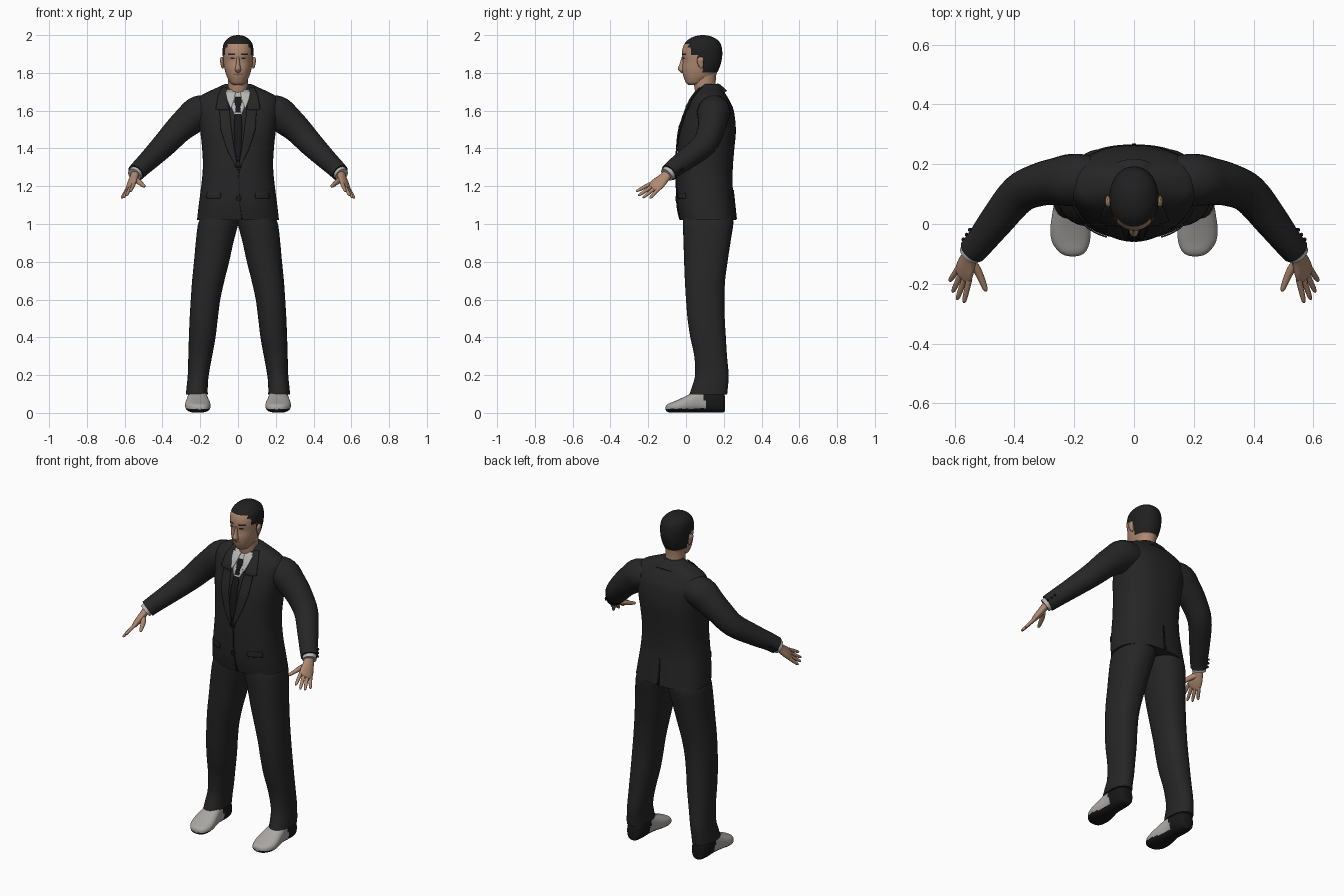
import bpy, bmesh, math
from mathutils import Vector


def mat(name, r, g, b):
    m = bpy.data.materials.new(name)
    m.diffuse_color = (r, g, b, 1)
    return m


SUIT = mat("suit charcoal", .019, .019, .020)
DARK = mat("black trim", .009, .009, .010)
HAIR = mat("hair black", .014, .014, .015)
SKIN = mat("skin", .43, .25, .165)
LIPS = mat("lips", .24, .11, .08)
SHIRT = mat("shirt grey white", .47, .46, .45)
SHOE = mat("shoe light grey", .40, .385, .37)


def resample(rows, k):
    """Smooth curve through rows of equal length."""
    out = []
    for i in range(len(rows) - 1):
        a, b = rows[max(i - 1, 0)], rows[i]
        c, d = rows[i + 1], rows[min(i + 2, len(rows) - 1)]
        for j in range(k):
            t = j / k
            out.append([.5 * (2 * q + (r - p) * t + (2 * p - 5 * q + 4 * r - s) * t * t
                        + (3 * q - p - 3 * r + s) * t ** 3) for p, q, r, s in zip(a, b, c, d)])
    out.append(list(rows[-1]))
    return out


def finish(name, bm, mats, mirror=False, rule=None, angle=50, solid=0):
    bmesh.ops.recalc_face_normals(bm, faces=bm.faces)
    for f in bm.faces:
        if rule:
            f.material_index = rule(f.calc_center_median())
    me = bpy.data.meshes.new(name)
    bm.to_mesh(me)
    bm.free()
    for m in mats:
        me.materials.append(m)
    ob = bpy.data.objects.new(name, me)
    bpy.context.collection.objects.link(ob)
    bpy.ops.object.select_all(action='DESELECT')
    ob.select_set(True)
    bpy.context.view_layer.objects.active = ob
    bpy.ops.object.shade_smooth_by_angle(angle=math.radians(angle))
    if solid:
        s = ob.modifiers.new("thickness", 'SOLIDIFY')
        s.thickness, s.offset = solid, 0
    if mirror:
        ob.modifiers.new("mirror", 'MIRROR').use_mirror_merge = False
    return ob


def loft(name, rings, mats, axis=None, side=(1, 0, 0), n=32, k=4, p=2.0, **kw):
    """Skin rings (x, y, z, half width, half depth); axis None follows the path."""
    rings = resample(rings, k)
    cs = [Vector(r[:3]) for r in rings]
    bm = bmesh.new()
    loops = []
    for i, r in enumerate(rings):
        t = Vector(axis) if axis else cs[min(i + 1, len(cs) - 1)] - cs[max(i - 1, 0)]
        t.normalize()
        u = Vector(side)
        u = (u - t * u.dot(t)).normalized()
        v = t.cross(u)
        loop = []
        for j in range(n):
            a = math.tau * j / n
            c, s = math.cos(a), math.sin(a)
            c = math.copysign(abs(c) ** (2 / p), c)
            s = math.copysign(abs(s) ** (2 / p), s)
            loop.append(bm.verts.new(cs[i] + u * r[3] * c + v * r[4] * s))
        loops.append(loop)
    for a, b in zip(loops, loops[1:]):
        for j in range(n):
            bm.faces.new((a[j], a[(j + 1) % n], b[(j + 1) % n], b[j]))
    bm.faces.new(loops[0])
    bm.faces.new(loops[-1])
    return finish(name, bm, mats, **kw)


def stack(rows):
    """Rows (z, x min, x max, y front, y back) to horizontal rings."""
    return [((a + b) / 2, (f + g) / 2, z, (b - a) / 2, (g - f) / 2) for z, a, b, f, g in rows]


UP = (0, 0, 1)

# Jacket body: z, half width, front, back
jacket = stack([(z, -w, w, f, b) for z, w, f, b in [
    (1.02, .217, -.03, .266), (1.10, .208, -.046, .257), (1.20, .195, -.05, .247),
    (1.30, .186, -.05, .248), (1.40, .19, -.044, .256), (1.50, .201, -.033, .264),
    (1.60, .215, .0, .253), (1.65, .213, .023, .232), (1.68, .195, .042, .215),
    (1.70, .16, .057, .203), (1.72, .115, .072, .19), (1.74, .072, .09, .175)]])
P = 2.4
loft("jacket_body", jacket, [SUIT], axis=UP, n=64, p=P)
dense = resample(jacket, 8)


def body_y(x, z, back):
    """Depth of the jacket surface at x, z."""
    r = min(dense, key=lambda q: abs(q[2] - z))
    d = r[4] * max(0, 1 - min(1, abs(x / r[3])) ** P) ** (1 / P)
    return r[1] + d if back else r[1] - d


def plate(name, rows, m, off, mirror=False, back=False):
    """Thin cloth piece following the jacket; rows (z, x left, x right)."""
    fine = []
    for a, b in zip(rows, rows[1:]):
        fine += [[p + (q - p) * i / 4 for p, q in zip(a, b)] for i in range(4)]
    fine.append(rows[-1])
    bm = bmesh.new()
    grid = []
    for z, l, r in fine:
        xs = [l + (r - l) * i / 6 for i in range(7)]
        grid.append([bm.verts.new((x, body_y(x, z, back) + (off if back else -off), z)) for x in xs])
    for a, b in zip(grid, grid[1:]):
        for i in range(6):
            bm.faces.new((a[i], a[i + 1], b[i + 1], b[i]))
    finish(name, bm, [m], mirror=mirror, solid=.005)


# Shirt front, tie, lapels and jacket trim
plate("shirt_front", [(1.71, -.066, .066), (1.64, -.045, .045), (1.565, -.012, .012)], SHIRT, .003)
plate("shirt_collar_wing", [(1.70, .012, .066), (1.66, .02, .058), (1.615, .036, .042)], SHIRT, .009, True)
plate("tie", [(1.67, -.015, .015), (1.645, -.019, .019), (1.62, -.011, .011),
              (1.55, -.02, .02), (1.42, -.022, .022), (1.33, -.005, .005)], DARK, .006)
plate("lapel", [(1.722, .06, .085), (1.68, .06, .105), (1.61, .046, .118), (1.60, .045, .098),
                (1.50, .034, .092), (1.40, .02, .06), (1.30, .002, .012)], SUIT, .007, True)
plate("front_opening", [(1.31, .0, .006), (1.12, .004, .01), (1.025, .018, .024)], DARK, .002)
plate("pocket_flap", [(1.165, .09, .165), (1.135, .093, .168)], SUIT, .004, True)
plate("back_vent", [(1.18, -.002, .002), (1.025, -.007, .007)], DARK, .002, back=True)
for i, z in enumerate((1.30, 1.135)):
    plate("button_%d" % i, [(z + .013, -.004, .012), (z, -.01, .018), (z - .013, -.004, .012)], DARK, .005)

# Collars tilted down to the front
loft("jacket_collar", [(0, .15, 1.655, .095, .085), (0, .125, 1.69, .082, .075),
                       (0, .115, 1.705, .075, .066)], [SUIT], axis=(0, -.6, .8))
loft("shirt_collar", [(0, .125, 1.67, .066, .07), (0, .097, 1.71, .062, .066),
                      (0, .09, 1.722, .058, .062)], [SHIRT], axis=(0, -.6, .8))

# Sleeves, shirt cuffs
loft("sleeve", [(.14, .15, 1.60, .08, .08), (.205, .147, 1.59, .088, .09), (.26, .142, 1.548, .079, .083),
                (.315, .132, 1.50, .072, .074), (.385, .10, 1.425, .066, .066), (.46, .01, 1.35, .058, .056),
                (.51, -.055, 1.302, .05, .05), (.54, -.09, 1.272, .047, .047)],
     [SUIT], side=(.57, .67, -.48), mirror=True)
loft("shirt_cuff", [(.525, -.07, 1.288, .041, .041), (.549, -.102, 1.26, .039, .037)],
     [SHIRT], side=(.57, .67, -.48), mirror=True)
for i, t in enumerate((0, .018, .036)):
    bm = bmesh.new()
    bmesh.ops.create_icosphere(bm, subdivisions=2, radius=.007)
    bmesh.ops.translate(bm, verts=bm.verts, vec=(.57 - t * .6, -.052 + t * .9, 1.266 + t * .7))
    finish("sleeve_button_%d" % i, bm, [DARK], mirror=True)

# Hands: palm, four fingers, thumb
S = Vector((.57, .67, -.48)).normalized()
D = Vector((.31, -.77, -.56)).normalized()
K = Vector((.568, -.165, 1.20))
loft("palm", [(.542, -.092, 1.27, .026, .022), (.553, -.118, 1.242, .032, .02),
              (.564, -.148, 1.214, .04, .018), (.572, -.172, 1.194, .039, .013),
              (.575, -.18, 1.188, .03, .008)], [SKIN], side=S, n=20, mirror=True)
for name, a, b, length in [("index", -.03, -.046, .088), ("middle", -.01, -.014, .102),
                           ("ring", .01, .016, .096), ("little", .03, .046, .074)]:
    pts = [(0, .0105), (.5, .0095), (.88, .0075), (1, .003)]
    loft(name + "_finger", [tuple(K + S * (a + (b - a) * t) + D * length * t) + (r, r) for t, r in pts],
         [SKIN], side=S, n=12, mirror=True)
loft("thumb", [(.552, -.118, 1.24, .018, .016), (.524, -.155, 1.222, .014, .014),
               (.506, -.195, 1.207, .011, .011), (.497, -.218, 1.20, .008, .008),
               (.494, -.225, 1.198, .003, .003)], [SKIN], side=S, n=12, mirror=True)

# Trousers
loft("trouser_leg", stack([
    (.098, .160, .276, .018, .218), (.14, .160, .272, .032, .222), (.20, .155, .266, .048, .226),
    (.30, .137, .263, .044, .217), (.40, .119, .260, .023, .211), (.50, .107, .256, .008, .205),
    (.60, .094, .25, .0, .203), (.70, .072, .243, -.006, .207), (.80, .047, .233, -.01, .22),
    (.90, .025, .224, -.013, .235), (.98, .004, .215, -.016, .248), (1.02, -.004, .205, -.016, .25),
    (1.08, -.004, .18, -.01, .24)]), [SUIT], axis=UP, n=40, p=2.3, mirror=True)

# Shoes: light upper, black heel and sole; y, centre x, half width, bottom, top
loft("shoe", [(cx, y, (a + b) / 2, w, (b - a) / 2) for y, cx, w, a, b in [
    (.206, .216, .02, .012, .085), (.198, .216, .038, .003, .105), (.16, .216, .05, .001, .125),
    (.08, .215, .052, .003, .128), (.03, .214, .06, .003, .105), (-.02, .213, .067, .001, .08),
    (-.06, .211, .063, .001, .062), (-.09, .207, .047, .003, .05), (-.104, .205, .028, .01, .04),
    (-.108, .204, .01, .017, .03)]],
    [SHOE, DARK], axis=(0, -1, 0), n=40, k=6, p=2.5, mirror=True,
    rule=lambda c: int(c.z < .022 or c.y > .10 + .4 * (.06 - c.z)))

# Neck
loft("neck", stack([(1.66, -.056, .056, .055, .165), (1.72, -.054, .054, .045, .158),
                    (1.77, -.054, .054, .04, .158), (1.82, -.055, .055, .05, .165)]), [SKIN], axis=UP)


def head_rule(c):
    """0 skin, 1 hair and brows, 2 lips."""
    x, line = abs(c.x), 1.80
    if c.y < .025:
        line = 1.953 - .02 * (abs(c.x) > .055)
    elif c.y < .062:
        line = 1.893
    elif c.y < .088:
        line = 1.855
    if c.z > line:
        return 1
    if c.y < .03:
        if .014 < x < .052 and abs(c.z - 1.897 - (x - .014) * .12) < .0045:
            return 1
        if .018 < x < .042 and abs(c.z - 1.879) < .0035:
            return 1
        if x < .026 and abs(c.z - 1.792) < .006 - x * .12:
            return 2
    return 0


# Head with hair, brows, eyes and lips
loft("head", stack([(z, -w, w, f, b) for z, w, f, b in [
    (1.736, .022, .012, .06), (1.745, .038, .002, .09), (1.76, .049, -.006, .12),
    (1.785, .061, -.015, .152), (1.82, .071, -.02, .174), (1.86, .078, -.017, .187),
    (1.895, .081, -.022, .192), (1.93, .081, -.018, .19), (1.96, .073, -.004, .18),
    (1.983, .053, .022, .155), (1.996, .028, .055, .122), (2.0, .006, .08, .098)]]),
    [SKIN, HAIR, LIPS], axis=UP, n=112, k=8, p=2.15, rule=head_rule)
loft("nose", stack([(1.80, -.006, .006, -.025, .0), (1.811, -.016, .016, -.036, .0),
                    (1.823, -.015, .015, -.043, .0), (1.85, -.010, .010, -.033, .0),
                    (1.885, -.007, .007, -.023, .0)]), [SKIN], axis=UP, n=16)
# Ears
loft("ear", [(.081, .083, 1.822, .003, .004), (.082, .08, 1.832, .007, .011), (.085, .076, 1.855, .009, .017),
             (.087, .076, 1.872, .009, .018), (.084, .08, 1.885, .004, .008)],
     [SKIN], axis=UP, n=16, mirror=True)
